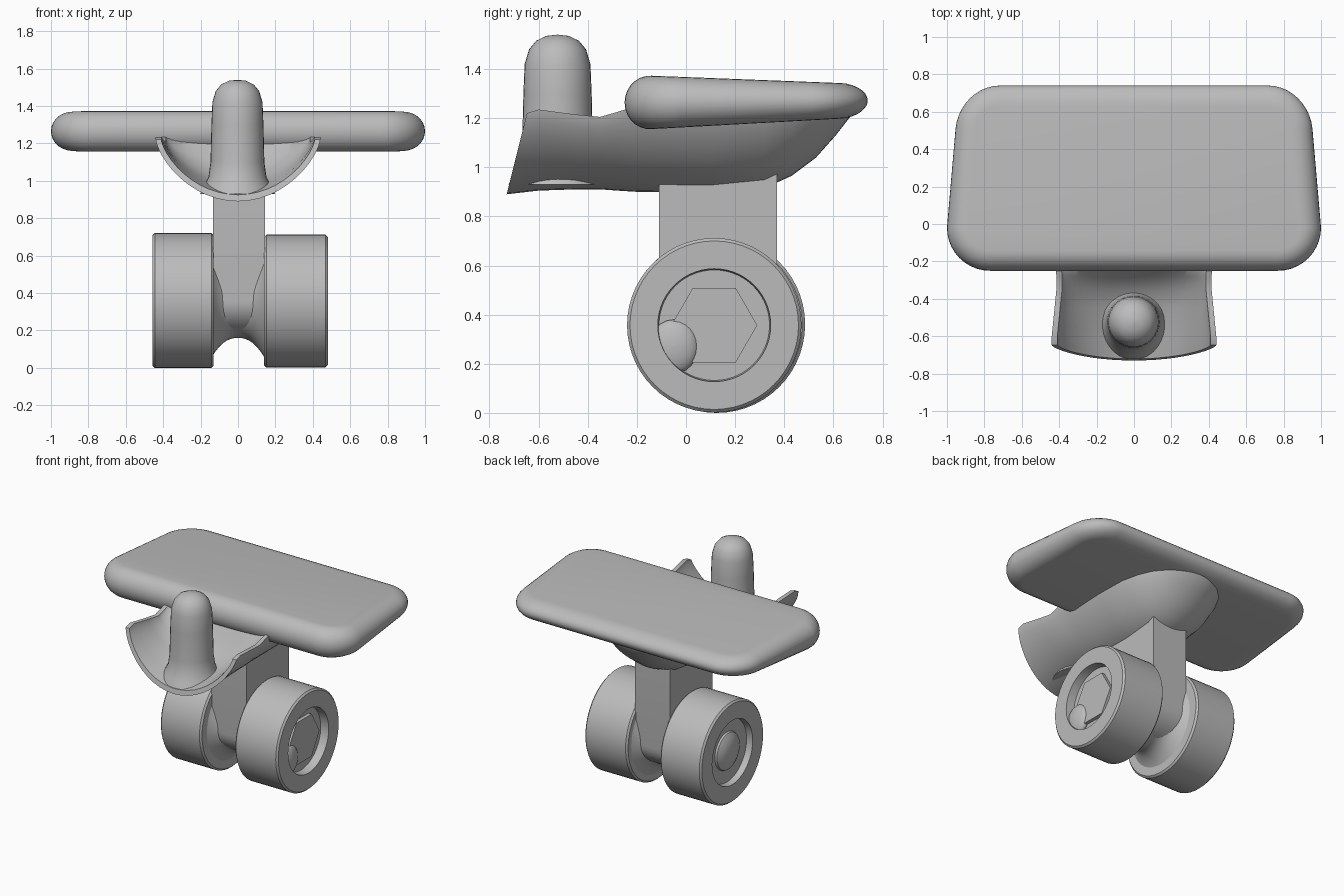
import bpy, bmesh
from math import sin, cos, pi, radians
from mathutils import Vector

cube = bpy.data.objects.get("Cube")
if cube:
    bpy.data.objects.remove(cube, do_unlink=True)

GREY = (0.5, 0.5, 0.5, 1)
grey = bpy.data.materials.new("plain grey")
grey.use_nodes = True
grey.diffuse_color = GREY
grey.node_tree.nodes["Principled BSDF"].inputs["Base Color"].default_value = GREY


def loft(name, rings, angle=38):
    """Skin closed rings of equal length, cap both ends, shade smooth."""
    bm = bmesh.new()
    rows = [[bm.verts.new(p) for p in ring] for ring in rings]
    n = len(rows[0])
    for a, b in zip(rows, rows[1:]):
        for i in range(n):
            j = (i + 1) % n
            bm.faces.new((a[i], a[j], b[j], b[i]))
    bm.faces.new(rows[0])
    bm.faces.new(rows[-1])
    bmesh.ops.remove_doubles(bm, verts=bm.verts, dist=1e-5)
    bmesh.ops.recalc_face_normals(bm, faces=bm.faces)
    mesh = bpy.data.meshes.new(name)
    bm.to_mesh(mesh)
    bm.free()
    mesh.materials.append(grey)
    obj = bpy.data.objects.new(name, mesh)
    bpy.context.collection.objects.link(obj)
    bpy.ops.object.select_all(action='DESELECT')
    obj.select_set(True)
    bpy.context.view_layer.objects.active = obj
    bpy.ops.object.shade_smooth_by_angle(angle=radians(angle))
    return obj


def lathe(name, profile, centre, axis='X', sides=56):
    """Turn (distance along axis, radius) points about an axis."""
    rings = []
    for d, r in profile:
        r = max(r, 1e-4)
        ring = []
        for i in range(sides):
            u, v = r * cos(2 * pi * i / sides), r * sin(2 * pi * i / sides)
            offset = Vector((d, u, v) if axis == 'X' else (u, v, d))
            ring.append(Vector(centre) + offset)
        rings.append(ring)
    return loft(name, rings)


# Top plate: tapered rounded rectangle with a full round edge
def plate_ring(t, edge=0.11, corner=0.23):
    inset = edge * (1 - cos(t))
    r = corner - inset
    ring = []
    for k, (sx, y0) in enumerate(((1, 0.51), (-1, 0.51), (-1, -0.02), (1, -0.02))):
        for i in range(11):
            a = pi / 2 * (k + i / 10)
            x, y = sx * (1 - corner) + r * cos(a), y0 + r * sin(a)
            x *= 1 - 0.09 * max(0, y)
            f = (y + 0.2) / 0.9
            top, bottom = 1.375 - 0.035 * f, 1.152 + 0.05 * f
            ring.append((x, y, (top + bottom) / 2 + (top - bottom) / 2 * sin(t)))
    return ring


loft("top_plate", [plate_ring(-pi / 2 + pi * i / 14) for i in range(15)])

# Cradle: open trough at the front, closing into a keel below the plate
# station: y, half width, outer bottom, rim height, inner floor
stations = (
    (-0.73, 0.44, 0.89, 1.22, 0.925), (-0.6, 0.44, 0.905, 1.235, 0.95),
    (-0.45, 0.425, 0.91, 1.215, 0.98), (-0.35, 0.415, 0.91, 1.205, 1.03),
    (-0.28, 0.415, 0.905, 1.225, 1.1), (-0.2, 0.42, 0.9, 1.25, 1.24),
    (0.1, 0.41, 0.895, 1.25, 1.24), (0.32, 0.385, 0.915, 1.25, 1.24),
    (0.43, 0.35, 0.965, 1.25, 1.24), (0.53, 0.3, 1.04, 1.25, 1.24),
    (0.61, 0.23, 1.13, 1.25, 1.24), (0.68, 0.14, 1.22, 1.26, 1.25),
)


def cradle_ring(y, w, bottom, rim, floor, slant):
    def arc(width, low):
        pts = []
        for i in range(25):
            a = pi * i / 24
            z = rim - (rim - low) * max(0, sin(a)) ** 1.4
            pts.append((width * cos(a), y + slant * (z - 0.89), z))
        return pts
    return arc(w, bottom) + arc(w - 0.03, floor)[::-1]


loft("cradle", [cradle_ring(*s, slant=0.25 if i == 0 else 0)
                for i, s in enumerate(stations)], 45)

# Upright post standing in the trough
lathe("post", ((0.93, 0.2), (0.97, 0.18), (1.02, 0.155), (1.1, 0.144), (1.3, 0.139),
               (1.42, 0.134), (1.48, 0.116), (1.515, 0.087), (1.535, 0.045), (1.54, 0)),
      (-0.003, -0.523, 0), 'Z', 32)

# Neck: flat slab with a rounded foot
side = [(0.37, 1.05), (-0.11, 1.05)]
side += [(0.13 - 0.24 * cos(pi * i / 20), 0.36 - 0.19 * sin(pi * i / 20)) for i in range(21)]
loft("neck", [[(x, y, z) for y, z in side] for x in (-0.133, 0.145)])

# Axle barrel: narrow waist flaring to the wheels
lathe("axle", [(0.16 * i / 8, 0.2 + 0.14 * abs(i / 8) ** 2.3) for i in range(-8, 9)],
      (0, 0.12, 0.36))


# Wheels: drums with a round recess in the outer face
def wheel(name, sign, inner, outer, radius, depth, centre):
    profile = ((inner, 0), (inner, radius - 0.012), (inner + 0.012, radius),
               (outer - 0.012, radius), (outer, radius - 0.012), (outer, 0.23),
               (outer - depth, 0.225), (outer - depth, 0))
    lathe(name, [(sign * d, r) for d, r in profile], centre)


left_hub, right_hub = (0, 0.115, 0.357), (0, 0.125, 0.36)
wheel("left_wheel", 1, 0.14, 0.48, 0.355, 0.06, left_hub)
wheel("right_wheel", -1, 0.13, 0.457, 0.36, 0.045, right_hub)

# Hub details: hexagonal nut on one side, domed cap on the other
lathe("hex_nut", ((0.41, 0.175), (0.445, 0.175)), left_hub, sides=6)
lathe("hub_dome", ((-0.4, 0.14), (-0.425, 0.13), (-0.445, 0.095), (-0.455, 0.05), (-0.458, 0)),
      right_hub, sides=32)

# Soft lump filling the lower front of the nut recess
lump = lathe("recess_lump", [(-cos(pi * i / 12), sin(pi * i / 12)) for i in range(13)],
             (0, 0, 0), sides=24)
lump.scale = (0.045, 0.1, 0.11)
lump.location = (0.43, -0.05, 0.27)
